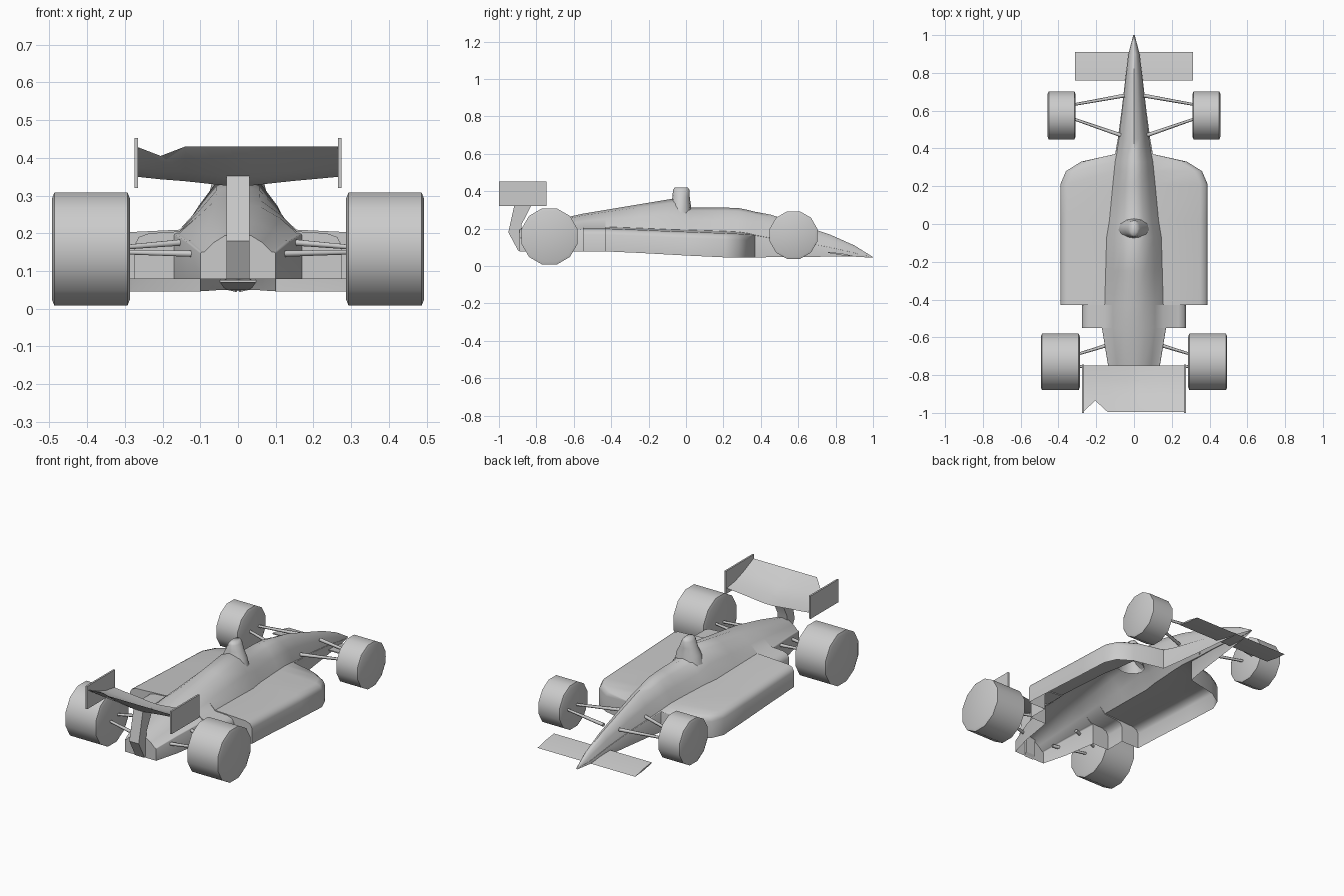
import bpy, bmesh, math
from mathutils import Vector

old = bpy.data.objects.get("Cube")
if old:
    bpy.data.objects.remove(old)

grey = bpy.data.materials.new("plain grey")
grey.use_nodes = True
COLOR = (0.6, 0.6, 0.6, 1)
grey.diffuse_color = COLOR
grey.node_tree.nodes["Principled BSDF"].inputs["Base Color"].default_value = COLOR


def finish(bm, name, angle=40):
    bmesh.ops.remove_doubles(bm, verts=bm.verts, dist=0.0005)
    bmesh.ops.recalc_face_normals(bm, faces=bm.faces)
    me = bpy.data.meshes.new(name)
    bm.to_mesh(me)
    bm.free()
    me.materials.append(grey)
    ob = bpy.data.objects.new(name, me)
    bpy.context.collection.objects.link(ob)
    bpy.ops.object.select_all(action="DESELECT")
    ob.select_set(True)
    bpy.context.view_layer.objects.active = ob
    bpy.ops.object.shade_smooth_by_angle(angle=math.radians(angle))
    return ob


def loft(name, rings, closed=False, caps=(), angle=40):
    bm = bmesh.new()
    rows = [[bm.verts.new(p) for p in ring] for ring in rings]
    n = len(rows[0])
    for a, b in zip(rows, rows[1:]):
        for i in range(n if closed else n - 1):
            j = (i + 1) % n
            bm.faces.new((a[i], a[j], b[j], b[i]))
    for c in caps:
        bm.faces.new(rows[c])
    return finish(bm, name, angle)


def prism(name, outline, x0, x1):
    rings = [[(x, y, z) for y, z in outline] for x in (x0, x1)]
    return loft(name, rings, True, (0, 1), 30)


def rod(name, a, b, r0, r1):
    a, b = Vector(a), Vector(b)
    turn = (b - a).to_track_quat("Z", "Y")
    circle = [Vector((math.cos(t * math.tau / 6), math.sin(t * math.tau / 6), 0)) for t in range(6)]
    rings = [[p + turn @ (c * r) for c in circle] for p, r in ((a, r0), (b, r1))]
    return loft(name, rings, True, (0, 1), 70)


# Body shell with side pods, open underneath
# y, top z, cabin half width, cabin base z, pod half width, bottom z
stations = [
    (1.00, .048, .003, .046, .004, .044),
    (0.90, .11, .028, .07, .030, .050),
    (0.77, .168, .043, .10, .046, .050),
    (0.60, .225, .062, .13, .066, .048),
    (0.45, .275, .080, .15, .086, .047),
    (0.37, .29, .092, .165, .10, .046),
    (0.33, .30, .100, .168, .28, .046),
    (0.28, .31, .105, .172, .36, .046),
    (0.21, .312, .112, .175, .39, .046),
    (0.02, .312, .130, .182, .39, .055),
    (-.07, .36, .145, .185, .39, .060),
    (-.25, .33, .150, .193, .39, .070),
    (-.43, .30, .155, .20, .39, .078),
    (-.43, .30, .155, .20, .275, .078),
    (-.55, .28, .155, .20, .275, .078),
    (-.55, .28, .155, .20, .17, .078),
    (-.75, .235, .125, .18, .137, .078),
    (-.89, .20, .09, .15, .10, .078),
]
rings = []
for y, top, w, base, p, low in stations:
    e = min(.04, (p - w) * .5)
    drop = (top - base) * .12
    right = [(p, low), (p, base - e * .8), (p - e * .3, base - e * .25), (p - e, base),
             (w, base + (p - w) * .04), (w * .72, base + (top - base) * .5),
             (w * .38, top - drop)]
    left = [(-x, z) for x, z in reversed(right)]
    rings.append([(x, y, z) for x, z in right + [(0, top)] + left])
loft("body_shell", rings, caps=(-1,), angle=45)

# Air intake hump behind the cockpit
hump = []
for z, w, y0, y1 in ((.27, .085, -.10, .035), (.33, .07, -.08, .025), (.37, .048, -.072, .02),
                     (.405, .032, -.07, .02), (.42, .018, -.06, .01)):
    c, d = (y0 + y1) / 2, (y1 - y0) / 2
    hump.append([(w * math.cos(t * math.tau / 12), c + d * math.sin(t * math.tau / 12), z)
                 for t in range(12)])
loft("air_intake", hump, True, (-1,), 60)

# Front wing
prism("front_wing", [(.91, .05), (.84, .066), (.76, .076), (.76, .070), (.84, .056)], -.312, .312)

# Rear wing: curved sheet with a bent dip in its trailing edge
wing = []
for x, lead, y_end, z_end in ((-.27, .352, -.995, .43), (-.205, .345, -.935, .405),
                              (-.14, .34, -.995, .43), (-.03, .328, -.995, .43),
                              (.03, .328, -.995, .43), (.14, .34, -.995, .43),
                              (.27, .352, -.995, .43)):
    pts = [(-.75, lead), (-.83, lead + .012), (-.91, lead + .04), (y_end, z_end)]
    under = [(-.91, lead + .022), (-.83, lead - .002)]
    wing.append([(x, y, z) for y, z in pts + under])
loft("rear_wing", wing, True, (0, -1), 35)

# Central wing support
prism("wing_support", [(-.82, .338), (-.91, .36), (-.95, .18), (-.895, .078), (-.88, .10), (-.88, .22)],
      -.03, .03)

for side, s in (("left", 1), ("right", -1)):
    # Rear wing end plates
    prism("wing_end_plate_" + side, [(-1, .32), (-.745, .32), (-.745, .452), (-1, .452)],
          s * .265, s * .275)
    # Wheels
    for end, y, z, r, x0, x1 in (("front", .575, .165, .132, .31, .457),
                                 ("rear", -.73, .158, .155, .287, .493)):
        tyre = []
        for x, k in ((x0, .9), (x0 + .006, 1), (x1 - .006, 1), (x1, .9)):
            tyre.append([(s * x, y + r * k * math.cos((t + .5) * math.tau / 12),
                          z + r * k * math.sin((t + .5) * math.tau / 12)) for t in range(12)])
        loft(end + "_wheel_" + side, tyre, True, (0, -1), 50)
    # Suspension arms: hub ends and body ends
    arms = (((.05, .68, .165), (.33, .63, .165)), ((.07, .47, .165), (.33, .56, .165)),
            ((.12, -.635, .178), (.30, -.69, .163)), ((.09, -.80, .145), (.30, -.75, .150)))
    for i, (a, b) in enumerate(arms):
        rod("suspension_arm_%s_%d" % (side, i + 1), (a[0] * s, a[1], a[2]), (b[0] * s, b[1], b[2]),
            .010, .007)
